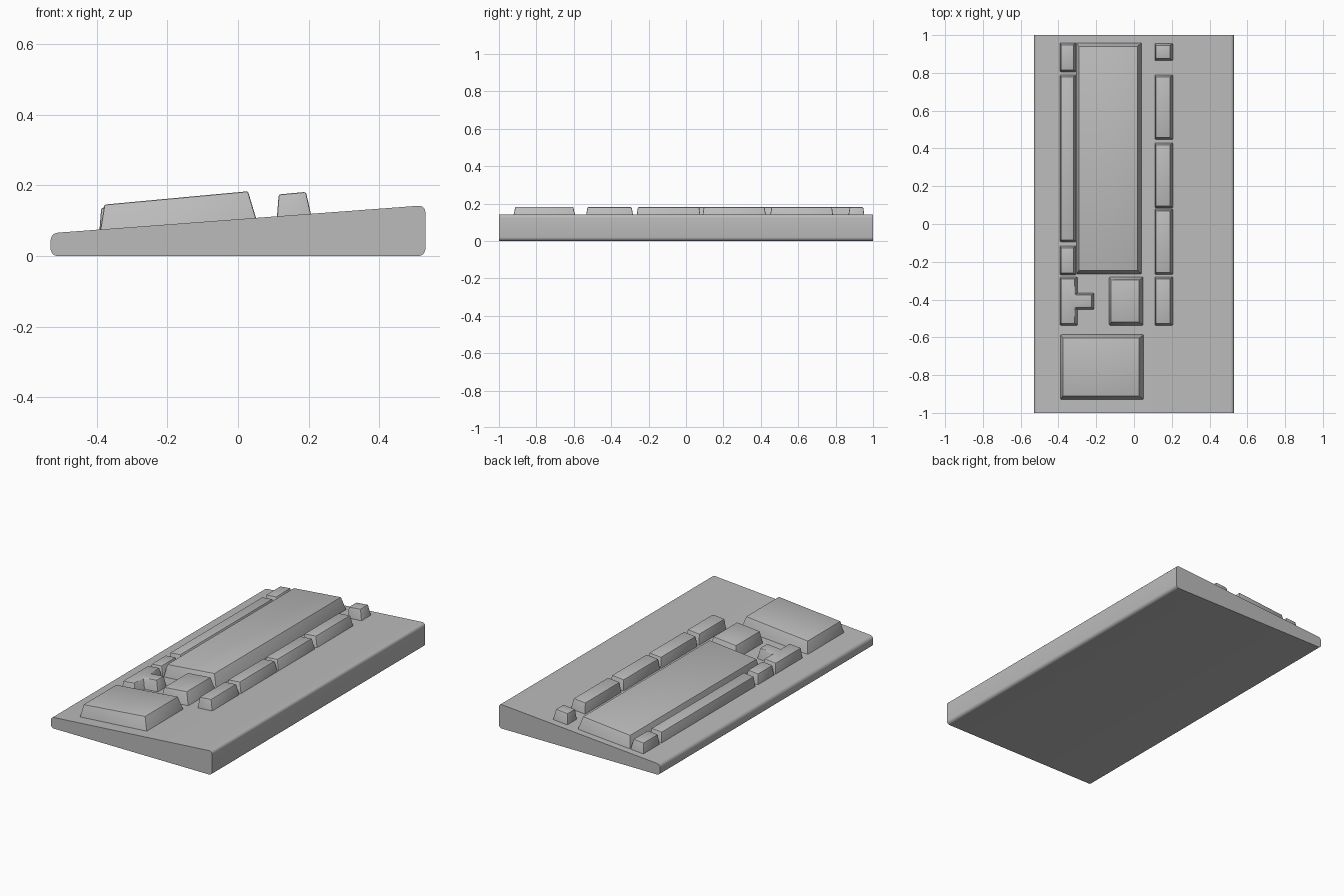
import bpy, bmesh, math
from mathutils import Vector

cube = bpy.data.objects.get("Cube")
if cube:
    bpy.data.objects.remove(cube, do_unlink=True)

# One plain grey for everything
grey = bpy.data.materials.new("plain_grey")
grey.use_nodes = True
grey.diffuse_color = (0.5, 0.5, 0.5, 1)
bsdf = grey.node_tree.nodes["Principled BSDF"]
bsdf.inputs["Base Color"].default_value = (0.5, 0.5, 0.5, 1)
bsdf.inputs["Roughness"].default_value = 0.6

SLOPE = 0.0745


def deck(x):
    """Height of the sloping case top."""
    return 0.104 + SLOPE * x


def finish(bm, name):
    bmesh.ops.recalc_face_normals(bm, faces=bm.faces)
    mesh = bpy.data.meshes.new(name)
    bm.to_mesh(mesh)
    bm.free()
    mesh.materials.append(grey)
    obj = bpy.data.objects.new(name, mesh)
    bpy.context.collection.objects.link(obj)
    bpy.ops.object.select_all(action='DESELECT')
    obj.select_set(True)
    bpy.context.view_layer.objects.active = obj
    bpy.ops.object.shade_smooth_by_angle(angle=math.radians(35))
    return obj


def key_block(name, outline, height, inset):
    """Tapered block standing on the sloping deck."""
    bm = bmesh.new()
    sink = 0.004
    face = bm.faces.new([bm.verts.new((x, y, deck(x) - sink)) for x, y in outline])
    face.normal_update()
    if face.normal.z < 0:
        face.normal_flip()
    base = set(bm.verts)
    bmesh.ops.inset_region(bm, faces=[face], thickness=inset, depth=height + sink,
                           use_boundary=True, use_even_offset=True)
    # Tops tilt slightly more than the deck
    tops = [v for v in bm.verts if v.co.z > deck(v.co.x) + height / 2]
    middle = sum(v.co.x for v in tops) / len(tops)
    for v in tops:
        v.co.z += 0.018 * (v.co.x - middle)
    bmesh.ops.holes_fill(bm, edges=[e for e in bm.edges if e.is_boundary])
    # Soften the upper rim and the upright corners
    bm.normal_update()
    top_set = set(tops)
    rim = [e for e in bm.edges if any(v in top_set for v in e.verts)]
    bmesh.ops.bevel(bm, geom=rim, offset=0.005, segments=2, profile=0.5,
                    affect='EDGES', clamp_overlap=True)
    return finish(bm, name)


def box(x0, x1, y0, y1):
    return [(x0, y0), (x1, y0), (x1, y1), (x0, y1)]


# Wedge case: sloped profile with rounded long edges, flat ends
bm = bmesh.new()
W = 0.53
profile = [(-W, 0), (W, 0), (W, deck(W)), (-W, deck(-W))]
face = bm.faces.new([bm.verts.new((x, -1, z)) for x, z in profile])
ext = bmesh.ops.extrude_face_region(bm, geom=[face])
bmesh.ops.translate(bm, vec=(0, 2, 0),
                    verts=[v for v in ext["geom"] if isinstance(v, bmesh.types.BMVert)])
bmesh.ops.recalc_face_normals(bm, faces=bm.faces)
long_edges = [e for e in bm.edges if abs(e.verts[0].co.y - e.verts[1].co.y) > 1]
bmesh.ops.bevel(bm, geom=long_edges, offset=0.02, segments=5, profile=0.5, affect='EDGES')
finish(bm, "case")

# Large key blocks
key_block("main_keys", box(-0.305, 0.042, -0.265, 0.96), 0.073, 0.018)
key_block("number_keys", box(-0.39, 0.052, -0.93, -0.585), 0.073, 0.018)
key_block("navigation_keys", box(-0.132, 0.05, -0.537, -0.28), 0.073, 0.016)

# Row of function keys
for i, (y0, y1) in enumerate([(0.865, 0.957), (0.447, 0.79), (0.085, 0.43),
                              (-0.267, 0.08), (-0.537, -0.28)]):
    key_block(f"function_keys_{i + 1}", box(0.11, 0.207, y0, y1), 0.062, 0.01)

# Bottom row with the long bar
key_block("space_bar", box(-0.392, -0.305, -0.095, 0.79), 0.06, 0.01)
key_block("corner_key_left", box(-0.392, -0.305, 0.805, 0.96), 0.06, 0.01)
key_block("corner_key_right", box(-0.392, -0.305, -0.27, -0.115), 0.06, 0.01)

# Arrow keys in an inverted T
key_block("arrow_keys", [(-0.392, -0.537), (-0.298, -0.537), (-0.298, -0.452),
                         (-0.21, -0.452), (-0.21, -0.365), (-0.298, -0.365),
                         (-0.298, -0.28), (-0.392, -0.28)], 0.062, 0.01)
